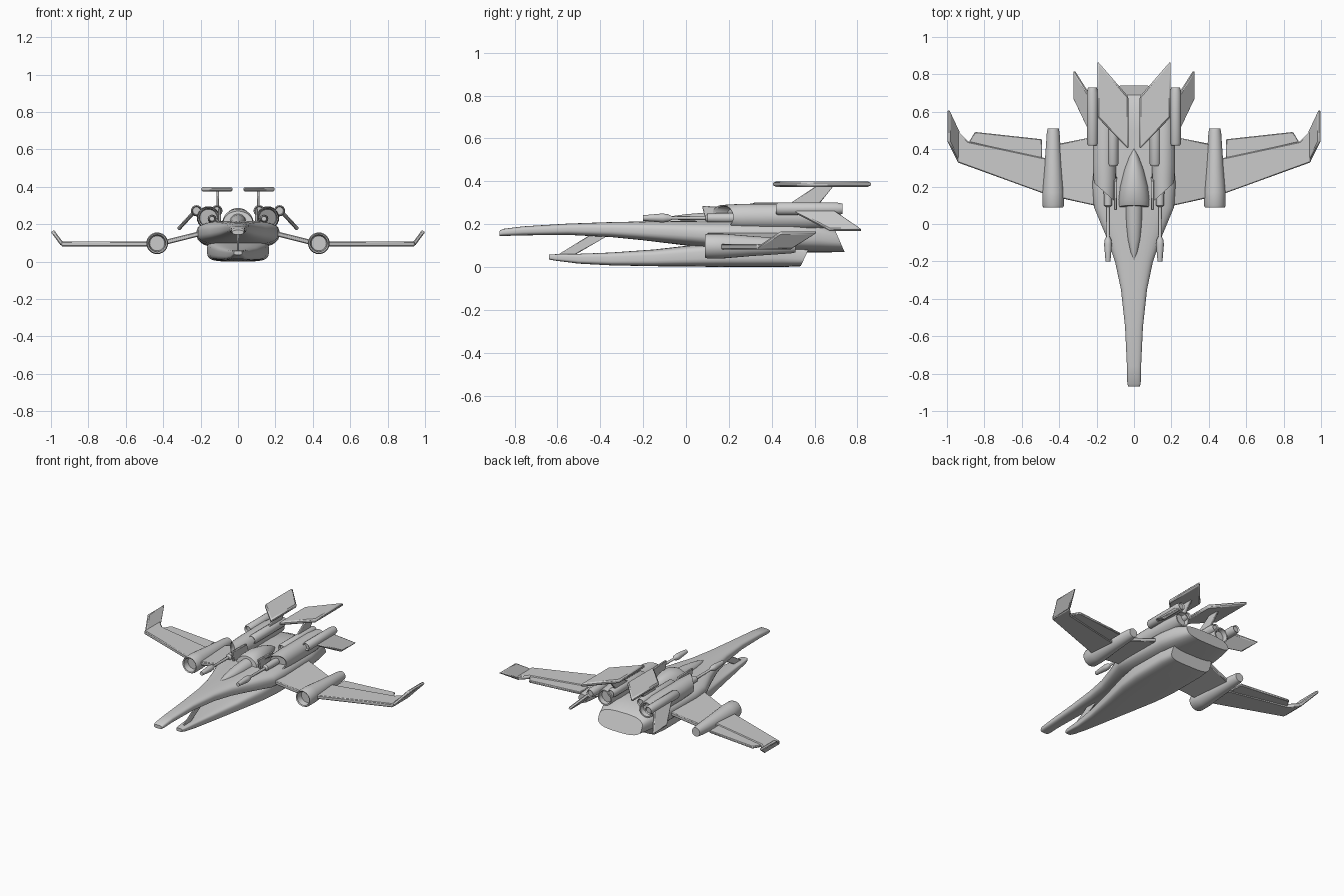
import bpy, bmesh, math
from mathutils import Vector


def finish(name, bm, mirror=False, bevel=0.0, angle=35):
    bmesh.ops.recalc_face_normals(bm, faces=bm.faces)
    me = bpy.data.meshes.new(name)
    bm.to_mesh(me)
    bm.free()
    ob = bpy.data.objects.new(name, me)
    bpy.context.collection.objects.link(ob)
    bpy.ops.object.select_all(action='DESELECT')
    ob.select_set(True)
    bpy.context.view_layer.objects.active = ob
    bpy.ops.object.shade_smooth_by_angle(angle=math.radians(angle))
    if bevel:
        b = ob.modifiers.new("bevel", 'BEVEL')
        b.width = bevel
        b.segments = 1
    if mirror:
        ob.modifiers.new("mirror", 'MIRROR')
    return ob


def skin(bm, rings):
    """Bridge successive rings of points and cap both ends."""
    vs = [[bm.verts.new(p) for p in r] for r in rings]
    n = len(vs[0])
    for a, b in zip(vs, vs[1:]):
        for i in range(n):
            bm.faces.new((a[i], a[(i + 1) % n], b[(i + 1) % n], b[i]))
    bm.faces.new(vs[0])
    bm.faces.new(vs[-1])


def loft(name, rows, power=3.0, n=32, angle=35):
    """Rows of (y, half width, bottom z, top z, end slant) with superellipse sections."""
    rings = []
    for y, w, zb, zt, slant in rows:
        ring = []
        for i in range(n):
            a = 2 * math.pi * (i + 0.5) / n
            c, s = math.cos(a), math.sin(a)
            x = w * math.copysign(abs(c) ** (2 / power), c)
            k = math.copysign(abs(s) ** (2 / power), s) * 0.5 + 0.5
            ring.append((x, y + slant * k, zb + (zt - zb) * k))
        rings.append(ring)
    bm = bmesh.new()
    skin(bm, rings)
    return finish(name, bm, angle=angle)


def lathe(name, x, z, profile, n=24):
    """Rows of (y, radius, scarf) turned about a fore-aft axis, mirrored."""
    rings = []
    for y, r, k in profile:
        ring = []
        for i in range(n):
            a = 2 * math.pi * i / n
            ring.append((x + r * math.cos(a), y + k * r * math.cos(a), z + r * math.sin(a)))
        rings.append(ring)
    bm = bmesh.new()
    skin(bm, rings)
    return finish(name, bm, mirror=True)


def slab(name, pts, thick, bevel=0.005, mirror=True):
    """Flat plate of given thickness around a planar outline."""
    pts = [Vector(p) for p in pts]
    nrm = Vector()
    for a, b in zip(pts, pts[1:] + pts[:1]):
        nrm += a.cross(b)
    off = nrm.normalized() * thick / 2
    bm = bmesh.new()
    skin(bm, [[p - off for p in pts], [p + off for p in pts]])
    return finish(name, bm, mirror=mirror, bevel=bevel)


# Upper fuselage with long nose
loft("upper_fuselage", [
    (-0.87, 0.030, 0.145, 0.168, 0), (-0.855, 0.036, 0.145, 0.178, 0),
    (-0.76, 0.038, 0.148, 0.190, 0), (-0.55, 0.048, 0.150, 0.203, 0),
    (-0.35, 0.070, 0.140, 0.210, 0), (-0.20, 0.102, 0.125, 0.213, 0),
    (-0.06, 0.152, 0.108, 0.216, 0), (0.09, 0.215, 0.090, 0.218, 0),
    (0.20, 0.222, 0.080, 0.220, 0), (0.50, 0.215, 0.070, 0.220, 0),
    (0.62, 0.195, 0.068, 0.216, 0), (0.74, 0.165, 0.070, 0.185, -0.05)])

# Lower hull
loft("lower_hull", [
    (-0.64, 0.022, 0.036, 0.058, 0), (-0.61, 0.030, 0.030, 0.060, 0),
    (-0.50, 0.042, 0.016, 0.062, 0), (-0.35, 0.065, 0.008, 0.068, 0),
    (-0.15, 0.105, 0.004, 0.082, 0), (0.05, 0.148, 0.002, 0.105, 0),
    (0.20, 0.165, 0.0, 0.12, 0), (0.45, 0.165, 0.0, 0.12, 0),
    (0.535, 0.155, 0.004, 0.10, 0.045)], power=4.0)

# Strut joining the two noses
slab("nose_strut", [(0, -0.61, 0.05), (0, -0.53, 0.05), (0, -0.35, 0.155), (0, -0.44, 0.155)],
     0.012, 0.003, mirror=False)

# Canopy and fairing behind it
loft("canopy_glass", [
    (-0.19, 0.004, 0.19, 0.214, 0), (-0.15, 0.020, 0.19, 0.223, 0),
    (-0.08, 0.034, 0.18, 0.236, 0), (0.0, 0.042, 0.17, 0.247, 0),
    (0.10, 0.045, 0.16, 0.255, 0)], power=2.0)
loft("canopy_fairing", [
    (0.08, 0.080, 0.14, 0.270, 0.02), (0.13, 0.082, 0.14, 0.282, 0),
    (0.20, 0.074, 0.14, 0.287, 0), (0.29, 0.052, 0.15, 0.272, 0),
    (0.36, 0.026, 0.17, 0.248, 0), (0.40, 0.004, 0.19, 0.222, 0)], power=2.0)

# Wings: drooping inner panel, flat outer panel, flap, winglet
slab("inner_wing", [(0.17, 0.09, 0.158), (0.42, 0.145, 0.095), (0.42, 0.425, 0.095),
                    (0.17, 0.475, 0.158)], 0.026)
slab("outer_wing", [(0.42, 0.14, 0.095), (0.945, 0.33, 0.095), (0.945, 0.50, 0.095),
                    (0.885, 0.44, 0.095), (0.49, 0.355, 0.095), (0.42, 0.345, 0.095)], 0.026)
slab("wing_flap", [(0.492, 0.35, 0.095), (0.883, 0.438, 0.095), (0.85, 0.492, 0.095),
                   (0.492, 0.453, 0.095)], 0.016, 0.004)
slab("winglet", [(0.938, 0.33, 0.09), (0.992, 0.44, 0.163), (0.992, 0.61, 0.163),
                 (0.938, 0.495, 0.09)], 0.02)

# Wing pods with open intakes
lathe("wing_pod", 0.432, 0.098, [
    (0.13, 0.040, 0), (0.092, 0.046, 0), (0.088, 0.053, 0), (0.10, 0.058, 0),
    (0.17, 0.058, 0), (0.30, 0.047, 0), (0.49, 0.034, 0), (0.51, 0.030, 0)])

# Upper engines with scarfed intakes
lathe("engine_nacelle", 0.158, 0.234, [
    (0.23, 0.046, 0.9), (0.175, 0.050, 0.9), (0.170, 0.056, 0.9), (0.24, 0.060, 0.3),
    (0.32, 0.062, 0), (0.56, 0.062, 0), (0.66, 0.052, 0), (0.66, 0.044, 0), (0.63, 0.040, 0)])
for label, x, y0, y1 in (("outer", 0.222, 0.42, 0.73), ("inner", 0.113, 0.31, 0.66)):
    lathe(label + "_booster_tube", x, 0.272, [
        (y0 + 0.02, 0.020, 0), (y0, 0.024, 0), (y0 + 0.012, 0.030, 0),
        (y1 - 0.03, 0.030, 0), (y1, 0.024, 0), (y1 - 0.01, 0.019, 0)], n=16)

# Raised intake lip beside the canopy
slab("intake_lip", [(0.10, 0.075, 0.285), (0.10, 0.095, 0.20), (0.10, 0.26, 0.20),
                    (0.10, 0.23, 0.28)], 0.016, 0.003)

# Guns: breech, barrel and muzzle in one turned shape
lathe("gun", 0.139, 0.229, [
    (-0.20, 0.013, 0), (-0.11, 0.021, 0), (-0.085, 0.018, 0), (-0.065, 0.008, 0),
    (0.09, 0.009, 0), (0.10, 0.021, 0), (0.17, 0.023, 0), (0.22, 0.023, 0)], n=12)

# Tail: level top fins on raked pylons, and drooping side fins
slab("top_fin", [(0.03, 0.40, 0.387), (0.195, 0.57, 0.387), (0.195, 0.87, 0.387),
                 (0.03, 0.68, 0.387)], 0.026, 0.008)
slab("fin_pylon", [(0.108, 0.46, 0.28), (0.108, 0.61, 0.38), (0.108, 0.69, 0.38),
                   (0.108, 0.61, 0.28)], 0.014, 0.003)
slab("side_fin", [(0.225, 0.47, 0.275), (0.32, 0.67, 0.172), (0.32, 0.82, 0.172),
                  (0.225, 0.67, 0.275)], 0.02)
